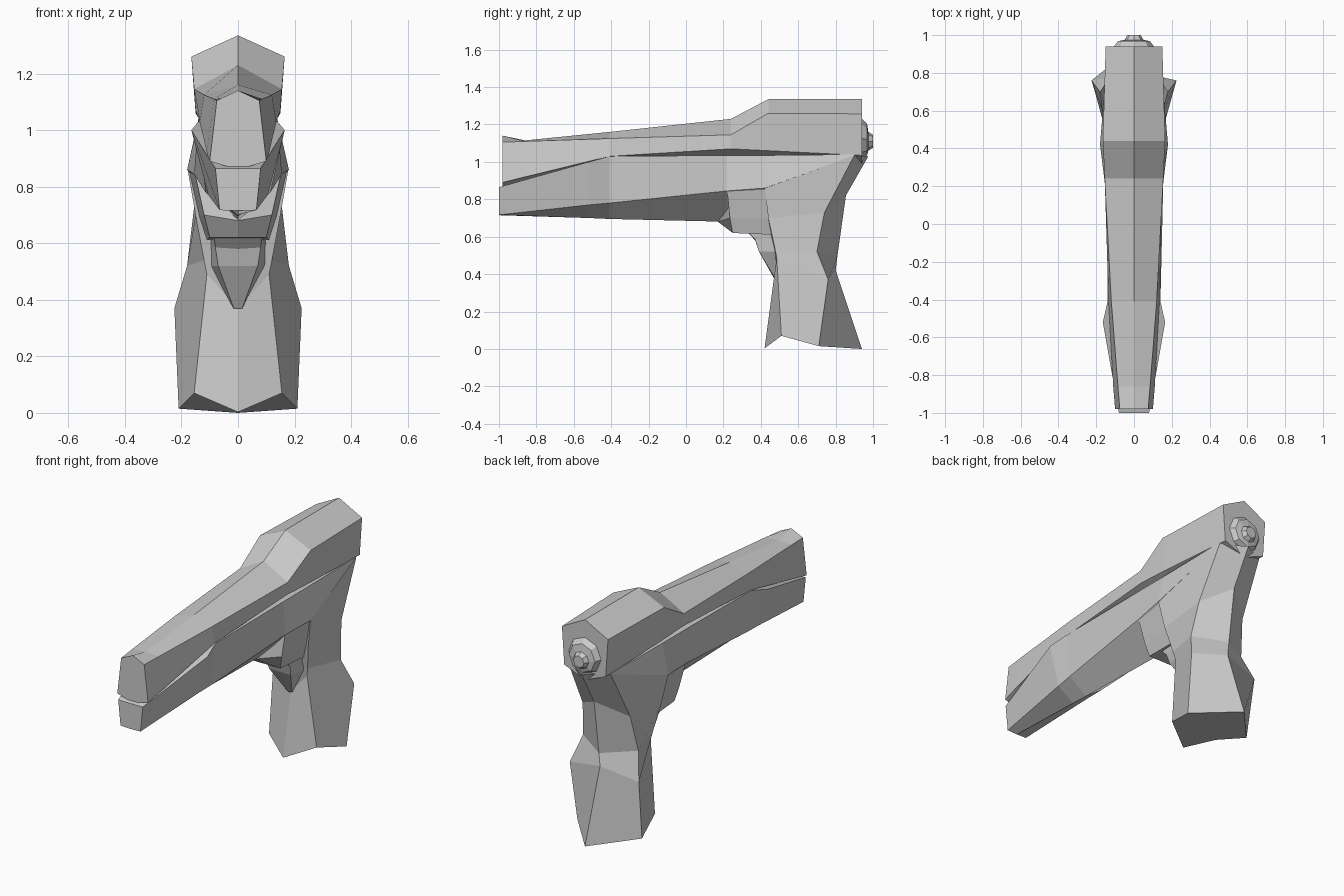
import bpy, bmesh, math


def loft(name, half_rings):
    """Skin half cross-sections (x >= 0), mirrored across x = 0, and cap both ends."""
    bm = bmesh.new()
    rings = []
    for half in half_rings:
        pts = list(half) + [(-x, y, z) for x, y, z in reversed(half) if x > 0]
        rings.append([bm.verts.new(p) for p in pts])
    n = len(rings[0])
    for a, b in zip(rings, rings[1:]):
        for i in range(n):
            j = (i + 1) % n
            bm.faces.new((a[i], a[j], b[j], b[i]))
    bm.faces.new(rings[0])
    bm.faces.new(rings[-1])
    bmesh.ops.recalc_face_normals(bm, faces=bm.faces)
    mesh = bpy.data.meshes.new(name)
    bm.to_mesh(mesh)
    bm.free()
    ob = bpy.data.objects.new(name, mesh)
    bpy.context.collection.objects.link(ob)
    return ob


# Upper housing: y, ridge z, shoulder x/z, lower edge x/z, underside z
upper = [
    (-0.98, 1.14, 0.075, 1.105, 0.10, 0.89, 0.86),
    (-0.86, 1.115, 0.085, 1.11, 0.11, 0.92, 0.90),
    (-0.41, 1.16, 0.12, 1.125, 0.135, 1.03, 1.00),
    (0.24, 1.23, 0.155, 1.145, 0.15, 1.07, 1.00),
    (0.44, 1.335, 0.165, 1.26, 0.15, 1.06, 1.00),
    (0.94, 1.335, 0.15, 1.257, 0.135, 1.035, 0.98),
]
loft("upper_housing", [[(0, y, t), (sx, y, sz), (lx, y, lz), (0, y, b)]
                       for y, t, sx, sz, lx, lz, b in upper])

# Lower housing: y, top edge x/z, bottom edge x/z, keel z
lower = [
    (-1.0, 0.08, 0.865, 0.065, 0.717, 0.715),
    (-0.52, 0.165, 1.0, 0.105, 0.77, 0.70),
    (-0.41, 0.14, 1.03, 0.115, 0.78, 0.695),
    (0.22, 0.14, 1.035, 0.155, 0.845, 0.68),
    (0.42, 0.14, 1.035, 0.18, 0.86, 0.68),
    (0.90, 0.14, 1.04, 0.138, 1.03, 0.98),
]
loft("lower_housing", [[(0, y, tz), (tx, y, tz), (bx, y, bz), (0, y, k)]
                       for y, tx, tz, bx, bz, k in lower])

# Faceted grip: front ridge, front side, flank, rear ridge at each level
loft("grip", [
    [(0, 0.42, 0.003), (0.155, 0.51, 0.07), (0.21, 0.71, 0.015), (0, 0.94, 0)],
    [(0, 0.49, 0.37), (0.11, 0.485, 0.49), (0.225, 0.76, 0.37), (0, 0.80, 0.42)],
    [(0, 0.47, 0.50), (0.12, 0.475, 0.54), (0.18, 0.70, 0.52), (0, 0.81, 0.50)],
    [(0, 0.44, 0.70), (0.15, 0.44, 0.70), (0.155, 0.74, 0.73), (0, 0.855, 0.82)],
    [(0, 0.42, 0.86), (0.178, 0.42, 0.86), (0.14, 0.90, 1.035), (0, 0.975, 1.03)],
])

# Block under the housing, in front of the grip
loft("front_block", [
    [(0, 0.22, 0.84), (0.152, 0.22, 0.845), (0.175, 0.44, 0.86), (0, 0.46, 0.86)],
    [(0, 0.17, 0.68), (0.12, 0.235, 0.70), (0.14, 0.47, 0.70), (0, 0.47, 0.70)],
    [(0, 0.25, 0.62), (0.10, 0.25, 0.62), (0.11, 0.48, 0.61), (0, 0.48, 0.61)],
])

# Stepped lever tapering down to the grip front
loft("lever", [
    [(0, 0.33, 0.625), (0.085, 0.33, 0.625), (0.10, 0.49, 0.625), (0, 0.50, 0.625)],
    [(0, 0.37, 0.58), (0.08, 0.37, 0.585), (0.10, 0.49, 0.585), (0, 0.50, 0.585)],
    [(0, 0.39, 0.52), (0.07, 0.39, 0.52), (0.10, 0.50, 0.52), (0, 0.51, 0.52)],
    [(0, 0.475, 0.37), (0.015, 0.48, 0.37), (0.02, 0.52, 0.37), (0, 0.53, 0.37)],
])

# Rear boss: stepped faceted cap
boss = []
for y, r, zc in ((0.92, 0.12, 1.13), (0.968, 0.085, 1.12), (0.975, 0.05, 1.11), (1.0, 0.035, 1.11)):
    angles = [math.pi * i / 4 for i in range(5)]
    boss.append([(r * math.sin(a) if 0 < i < 4 else 0, y, zc + r * math.cos(a))
                 for i, a in enumerate(angles)])
loft("rear_boss", boss)
